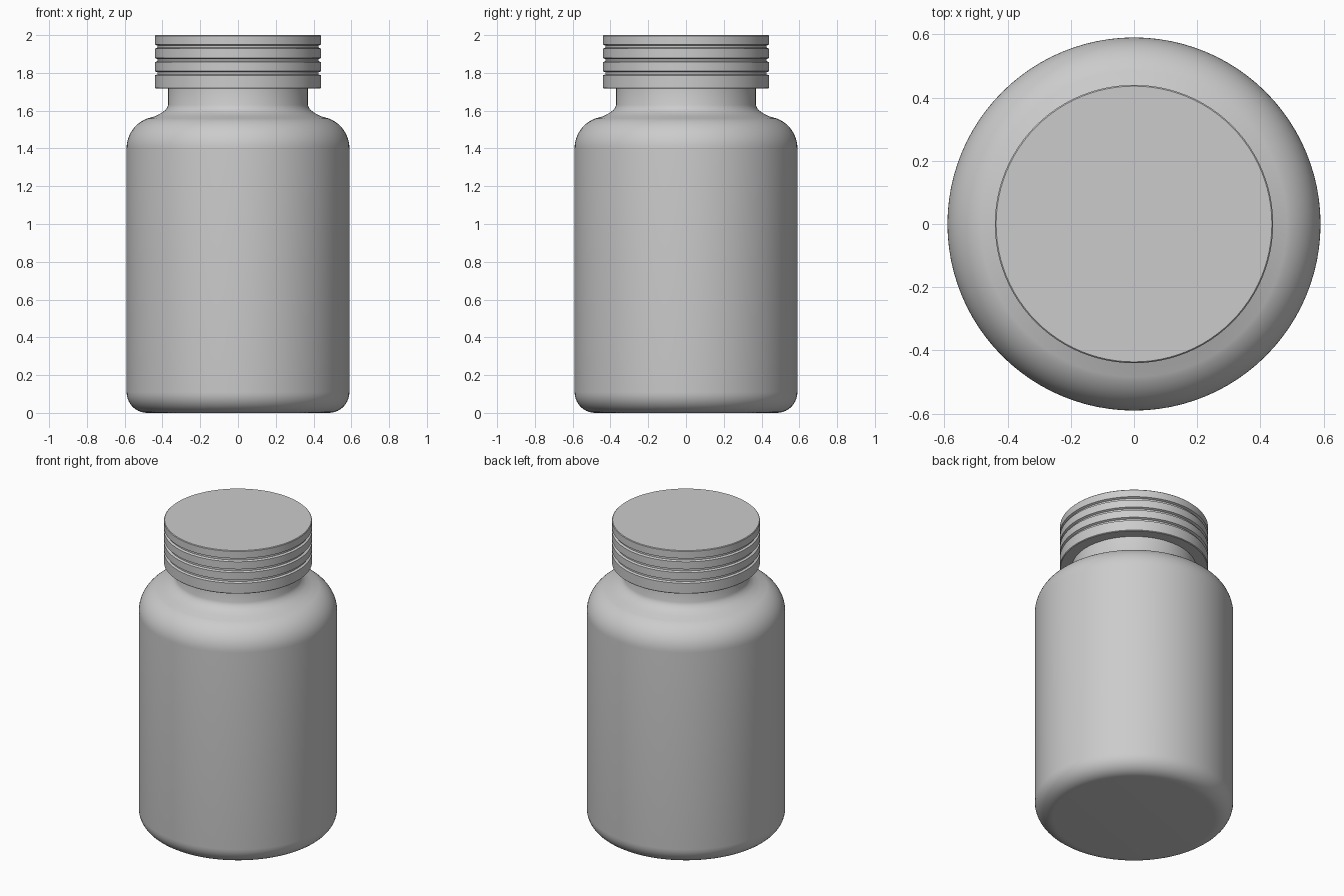
import bpy, bmesh, math

cube = bpy.data.objects.get("Cube")
if cube:
    bpy.data.objects.remove(cube, do_unlink=True)

SEGMENTS = 96

plastic = bpy.data.materials.new("light grey plastic")
plastic.use_nodes = True
GREY = (0.6, 0.6, 0.6, 1)
plastic.diffuse_color = GREY
plastic.node_tree.nodes["Principled BSDF"].inputs["Base Color"].default_value = GREY


def arc(cx, cz, rx, rz, start, end, steps=10):
    """Points of an elliptical arc in the profile plane, angles in degrees."""
    angles = [math.radians(start + (end - start) * i / steps) for i in range(steps + 1)]
    return [(cx + rx * math.cos(a), cz + rz * math.sin(a)) for a in angles]


def lathe(name, profile):
    """Spin a (radius, height) profile about z; its ends lie on the axis."""
    bm = bmesh.new()
    verts = [bm.verts.new((r, 0, z)) for r, z in profile]
    edges = [bm.edges.new(pair) for pair in zip(verts, verts[1:])]
    bmesh.ops.spin(bm, geom=verts + edges, cent=(0, 0, 0), axis=(0, 0, 1),
                   angle=math.tau, steps=SEGMENTS)
    bmesh.ops.remove_doubles(bm, verts=bm.verts, dist=0.0002)
    bmesh.ops.recalc_face_normals(bm, faces=bm.faces)
    mesh = bpy.data.meshes.new(name)
    bm.to_mesh(mesh)
    bm.free()
    obj = bpy.data.objects.new(name, mesh)
    bpy.context.collection.objects.link(obj)
    mesh.materials.append(plastic)
    bpy.ops.object.select_all(action="DESELECT")
    obj.select_set(True)
    bpy.context.view_layer.objects.active = obj
    bpy.ops.object.shade_smooth_by_angle(angle=math.radians(35))
    return obj


# Bottle: rounded base, straight wall, domed shoulder and neck
bottle = [(0, 0)]
bottle += arc(0.48, 0.11, 0.11, 0.11, -90, 0)
bottle += arc(0.42, 1.40, 0.17, 0.17, 0, 68, 12)
bottle += [(0.44, 1.57), (0.405, 1.588), (0.38, 1.607), (0.37, 1.63)]
bottle += [(0.37, 1.74), (0, 1.74)]
lathe("bottle", bottle)

# Screw cap: flat disc top and three shallow grooves round the side
R, DEPTH, HALF = 0.44, 0.013, 0.011
cap = [(0, 1.717), (R - 0.004, 1.717), (R, 1.721)]
for z in (1.798, 1.868, 1.939):
    cap += [(R, z - HALF), (R - DEPTH, z - HALF / 2),
            (R - DEPTH, z + HALF / 2), (R, z + HALF)]
cap += [(R, 1.996), (R - 0.004, 2.0), (0, 2.0)]
lathe("cap", cap)
